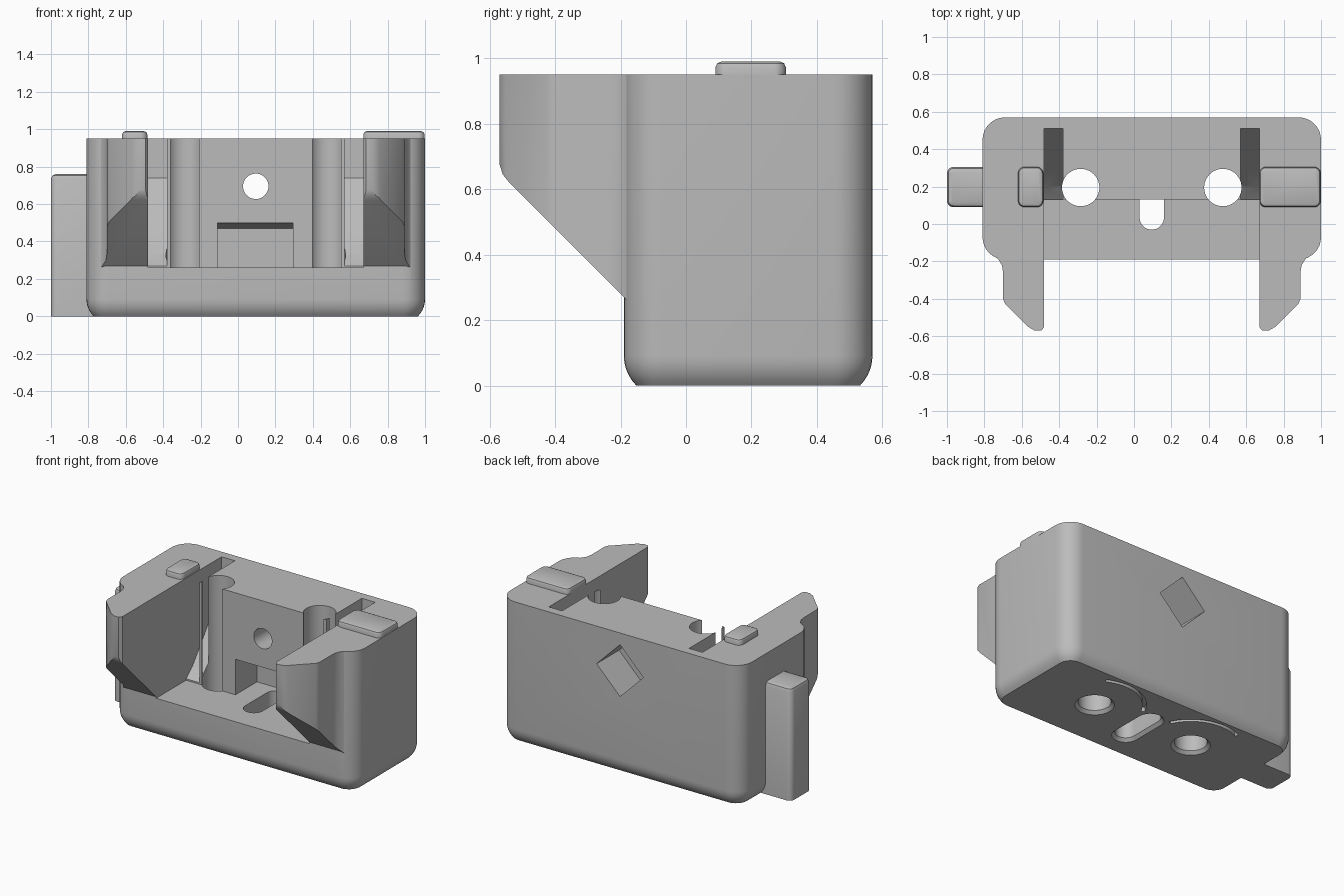
import bpy, bmesh, math

default = bpy.data.objects.get("Cube")
if default:
    bpy.data.objects.remove(default, do_unlink=True)

MID = 0.095      # mirror plane of the housing
FLOOR = 0.26
TOP = 0.95

grey = bpy.data.materials.new("plain_grey")
grey.use_nodes = True
colour = (0.5, 0.5, 0.5, 1)
grey.diffuse_color = colour
grey.node_tree.nodes["Principled BSDF"].inputs["Base Color"].default_value = colour


def arc(cx, cy, r, a0, a1, n=8):
    return [(cx + r * math.cos(math.radians(a0 + (a1 - a0) * i / n)),
             cy + r * math.sin(math.radians(a0 + (a1 - a0) * i / n))) for i in range(n + 1)]


def circle(cx, cy, r):
    return arc(cx, cy, r, 0, 360, 40)[:-1]


def round_rect(x0, x1, y0, y1, r, inset=0.0):
    pts = []
    corners = [(x1 - r, y1 - r), (x0 + r, y1 - r), (x0 + r, y0 + r), (x1 - r, y0 + r)]
    for k, (cx, cy) in enumerate(corners):
        pts += arc(cx, cy, r - inset, 90 * k, 90 * k + 90)
    return pts


def loft(name, rings, axis="z"):
    """Skin a stack of (level, outline) rings along an axis."""
    place = {"z": lambda a, b, l: (a, b, l),
             "y": lambda a, b, l: (a, l, b),
             "x": lambda a, b, l: (l, a, b)}[axis]
    bm = bmesh.new()
    loops = [[bm.verts.new(place(a, b, level)) for a, b in outline] for level, outline in rings]
    for low, high in zip(loops, loops[1:]):
        for i in range(len(low)):
            j = (i + 1) % len(low)
            bm.faces.new((low[i], low[j], high[j], high[i]))
    bm.faces.new(loops[0])
    bm.faces.new(loops[-1])
    bmesh.ops.recalc_face_normals(bm, faces=bm.faces)
    mesh = bpy.data.meshes.new(name)
    bm.to_mesh(mesh)
    bm.free()
    mesh.materials.append(grey)
    obj = bpy.data.objects.new(name, mesh)
    bpy.context.collection.objects.link(obj)
    return obj


def prism(name, outline, low, high, axis="z"):
    return loft(name, [(low, outline), (high, outline)], axis)


def combine(target, tool, operation="DIFFERENCE"):
    mod = target.modifiers.new("combine", "BOOLEAN")
    mod.operation, mod.solver, mod.object = operation, "EXACT", tool
    bpy.context.view_layer.objects.active = target
    bpy.ops.object.modifier_apply(modifier=mod.name)
    bpy.data.objects.remove(tool, do_unlink=True)


def flip(outline):
    return [(2 * MID - x, y) for x, y in outline]


def both(outline):
    return (outline, flip(outline))


# Housing block with a rounded lower rim
rings = []
for step in range(6):
    a = math.radians(45 - 9 * step)
    inset = 0.13 * (1 - math.cos(a))
    rings.append((0.092 - 0.13 * math.sin(a),
                  round_rect(-0.81 + inset, 1.0 - inset, -0.19 + inset, 0.57 - inset, 0.12 - inset)))
rings[0] = (0.0, rings[0][1])
rings.append((TOP, rings[-1][1]))
housing = loft("housing", rings)

# Front arms with a sloping underside
arm_plan = [(-0.70, 0.0), (-0.755, -0.155), (-0.725, -0.19), (-0.706, -0.22), (-0.70, -0.26),
            (-0.70, -0.40), (-0.69, -0.425), (-0.565, -0.55), (-0.53, -0.57),
            (-0.495, -0.57), (-0.48, -0.55), (-0.40, -0.50), (-0.40, 0.0)]
under = [(-0.8, -0.1), (-0.1, -0.1), (-0.1, 0.17), (-0.18, 0.26), (-0.54, 0.62),
         (-0.56, 0.645), (-0.571, 0.68), (-0.8, 0.9)]
for plan in both(arm_plan):
    arm = prism("arm", plan, 0.1, TOP)
    combine(arm, prism("under_cutter", under, -1, 2, "x"))
    combine(housing, arm, "UNION")

# Open cavity between the arms
cavity = [(-0.48, -0.8), (0.67, -0.8), (0.67, 0.13), (-0.48, 0.13)]
combine(housing, prism("cavity_cutter", cavity, FLOOR, 1.2))

# Ramped side slots
ramp = [(0.08, 1.2), (0.51, 1.2), (0.51, 0.74), (0.30, 0.46), (0.2, 0.33), (0.13, 0.27), (0.08, 0.27)]
for x0, x1 in ((-0.48, -0.38), (0.57, 0.67)):
    combine(housing, prism("slot_cutter", ramp, x0, x1, "x"))

# Vertical bores with chamfered mouths, and curved grooves underneath
for side, cx in enumerate((0.475, -0.285)):
    bore = [(z, circle(cx, 0.195, r)) for z, r in ((-0.02, 0.14), (0.02, 0.1), (1.2, 0.1))]
    combine(housing, loft("bore_cutter", bore))
    groove = arc(0.475, 0.195, 0.315, 63, 155, 20) + arc(0.475, 0.195, 0.29, 155, 63, 20)
    combine(housing, prism("groove_cutter", flip(groove) if side else groove, -0.05, 0.03))

# Recess at the foot of the back wall, with its sloping roof
recess = [(0.1, FLOOR), (0.36, FLOOR), (0.36, 0.47), (0.13, 0.50), (0.1, 0.50)]
combine(housing, prism("recess_cutter", recess, -0.11, 0.295, "x"))

# Long floor slot with a chamfered mouth
slot = [(z, round_rect(MID - w, MID + w, 0.035 - w, 0.265 + w, w - 0.001))
        for z, w in ((-0.02, 0.105), (0.02, 0.065), (0.35, 0.065))]
combine(housing, loft("floor_slot_cutter", slot))

# Round hole through the back wall and a square pocket set on its corner
combine(housing, prism("hole_cutter", circle(MID, 0.695, 0.068), 0.0, 0.5, "y"))
diamond = [(MID + 0.175, 0.695), (MID, 0.87), (MID - 0.175, 0.695), (MID, 0.52)]
combine(housing, prism("pocket_cutter", diamond, 0.33, 0.7, "y"))


# Raised pads and the side key
def soft_block(name, x0, x1, z0, z1, r, edge):
    rings = [(z0, 0), (z1 - edge, 0), (z1 - edge * 0.3, edge * 0.3), (z1, edge)]
    return loft(name, [(z, round_rect(x0, x1, 0.09, 0.305, r, i)) for z, i in rings])


parts = [housing,
         soft_block("right_pad", -0.62, -0.485, 0.94, 0.99, 0.035, 0.018),
         soft_block("left_pad", 0.67, 0.998, 0.94, 0.99, 0.035, 0.018),
         soft_block("side_key", -1.0, -0.7, 0.0, 0.76, 0.035, 0.025)]

bpy.ops.object.select_all(action="DESELECT")
for part in parts:
    part.select_set(True)
bpy.context.view_layer.objects.active = housing
bpy.ops.object.shade_smooth_by_angle(angle=math.radians(30))
